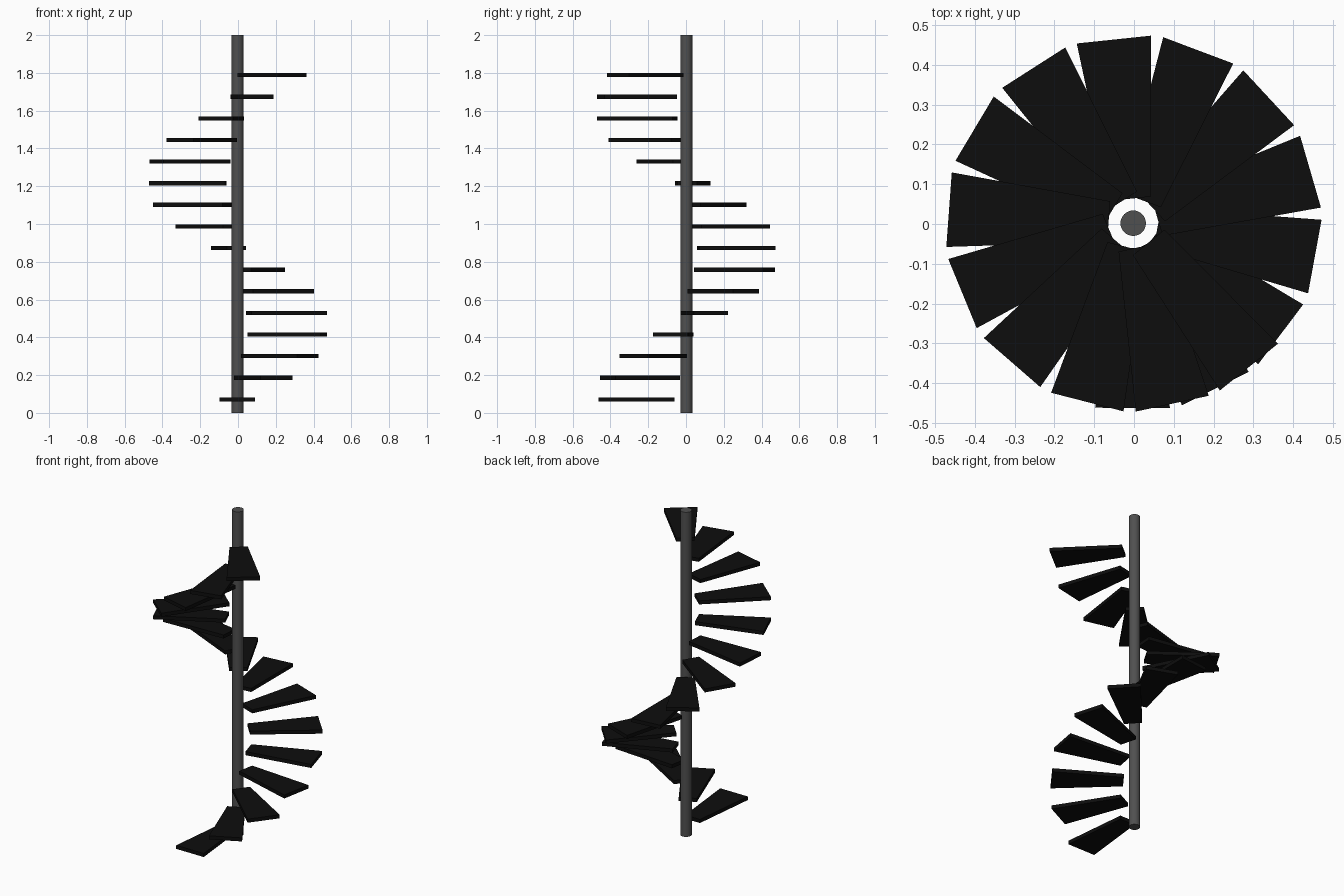
import bpy, bmesh
from math import radians
from mathutils import Matrix

if "Cube" in bpy.data.objects:
    bpy.data.objects.remove(bpy.data.objects["Cube"])

CX, CY = -0.002, 0.002            # pole axis


def material(name, v):
    m = bpy.data.materials.new(name)
    m.diffuse_color = (v, v, v, 1)
    m.use_nodes = True
    m.node_tree.nodes["Principled BSDF"].inputs["Base Color"].default_value = m.diffuse_color
    return m


pole_mat = material("dark_grey", 0.08)
step_mat = material("black", 0.004)

# Central pole
bpy.ops.mesh.primitive_cylinder_add(vertices=32, radius=0.032, depth=2, location=(CX, CY, 1))
pole = bpy.context.object
pole.name = "pole"
pole.data.materials.append(pole_mat)
bpy.ops.object.shade_smooth_by_angle()


# One wedge-shaped tread, pointing along +x
def tread_mesh():
    r0, r1, w0, w1, t = 0.062, 0.4645, 0.051, 0.094, 0.022
    bm = bmesh.new()
    face = bm.faces.new([bm.verts.new((x, y, -t / 2)) for x, y in
                         ((r0, -w0), (r1, -w1), (r1, w1), (r0, w0))])
    top = bmesh.ops.extrude_face_region(bm, geom=[face])["geom"]
    bmesh.ops.translate(bm, vec=(0, 0, t),
                        verts=[v for v in top if isinstance(v, bmesh.types.BMVert)])
    bmesh.ops.recalc_face_normals(bm, faces=bm.faces)
    me = bpy.data.meshes.new("tread")
    bm.to_mesh(me)
    bm.free()
    me.materials.append(step_mat)
    return me


# Sixteen treads winding up the pole
mesh = tread_mesh()
for i in range(16):
    tread = bpy.data.objects.new(f"tread_{i + 1}", mesh)
    tread.matrix_world = (Matrix.Translation((CX, CY, 0.0715 + i * 0.11445))
                          @ Matrix.Rotation(radians(-90.2 + 26.6 * i), 4, 'Z'))
    bpy.context.collection.objects.link(tread)
